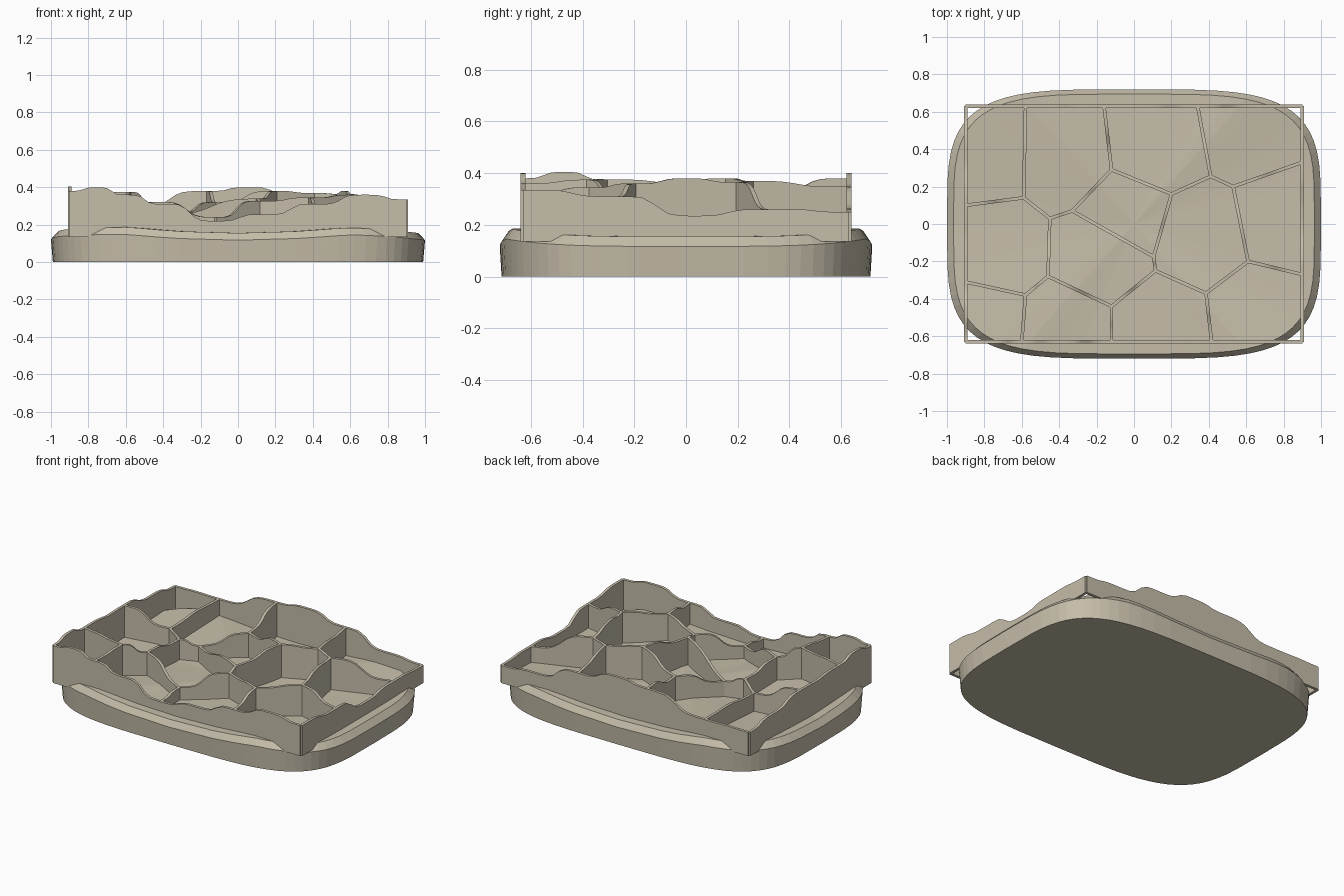
import bpy, bmesh, math
from mathutils import Vector

if "Cube" in bpy.data.objects:
    bpy.data.objects.remove(bpy.data.objects["Cube"])

stone = bpy.data.materials.new("stone")
stone.diffuse_color = (0.56, 0.51, 0.40, 1)
stone.use_nodes = True
stone.node_tree.nodes["Principled BSDF"].inputs["Base Color"].default_value = stone.diffuse_color


def finish(bm, name):
    bmesh.ops.recalc_face_normals(bm, faces=bm.faces)
    me = bpy.data.meshes.new(name)
    bm.to_mesh(me)
    bm.free()
    ob = bpy.data.objects.new(name, me)
    me.materials.append(stone)
    bpy.context.collection.objects.link(ob)
    return ob


# Rounded slab: stacked superellipse rings with an uneven rim
SEG = 64


def rim(t):
    c, s = math.cos(t), abs(math.sin(t))
    side = s * s if c > 0 else s ** 0.6
    return 0.155 + 0.033 * min(1, abs(c) / 0.36) * side


def ring(bm, scale, height):
    vs = []
    for i in range(SEG):
        t = 2 * math.pi * i / SEG
        c, s = math.cos(t), math.sin(t)
        x = math.copysign(abs(c) ** 0.5, c) * scale
        y = math.copysign(abs(s) ** 0.5, s) * 0.72 * scale
        vs.append(bm.verts.new((x, y, height(t))))
    return vs


bm = bmesh.new()
rings = [ring(bm, 0.99, lambda t: 0),
         ring(bm, 1.0, lambda t: rim(t) - 0.038),
         ring(bm, 0.965, rim)]
for a, b in zip(rings, rings[1:]):
    for i in range(SEG):
        j = (i + 1) % SEG
        bm.faces.new((a[i], a[j], b[j], b[i]))
bm.faces.new(rings[0])
hub = bm.verts.new((0, 0, 0.16))
for i in range(SEG):
    bm.faces.new((rings[2][i], rings[2][(i + 1) % SEG], hub))
finish(bm, "base_slab")

# Cell junctions: x, y and wall height
frame = [(-.9, -.63, .38), (-.6, -.63, .36), (-.12, -.63, .22), (.415, -.63, .31),
         (.9, -.63, .335), (.9, -.27, .31), (.9, .33, .26), (.9, .63, .25),
         (.34, .63, .35), (-.16, .63, .38), (-.58, .63, .29), (-.9, .63, .29),
         (-.9, .10, .365), (-.9, -.31, .375)]
inner = dict(A=(-.59, .14, .28), B=(-.45, .03, .29), C=(-.33, .07, .26),
             D=(-.12, .29, .32), E=(.20, .16, .38), F=(.41, .255, .37),
             G=(.53, .20, .365), H=(.61, -.20, .36), I=(.385, -.37, .345),
             J=(.115, -.25, .325), K=(.105, -.175, .34), M=(-.12, -.44, .24),
             N=(-.46, -.28, .32), O=(-.58, -.38, .375))
links = "AB BC CD DE EF FG GH HI IJ JK KE KC JM MN NB NO".split()
to_frame = dict(A=(12, 10), D=(9,), F=(8,), G=(6,), H=(5,), I=(3,), M=(2,), O=(1, 13))
extra = [(-.75, -.63, .40), (-.9, -.47, .405), (-.4, -.63, .31), (.15, -.63, .255),
         (.68, -.63, .36), (.05, .63, .40), (.65, .63, .265), (.9, .03, .235),
         (.57, 0, .38), (-.9, .4, .32)]
controls = frame + list(inner.values()) + extra


def top(x, y):
    """Smoothly blended wall height."""
    total = weight = 0
    for cx, cy, cz in controls:
        w = 1 / ((x - cx) ** 2 + (y - cy) ** 2 + 0.0015) ** 2
        total += w * cz
        weight += w
    return total / weight


def wall(bm, p, q, steps=12, half=0.009):
    """Thin upright strip with a flowing top edge."""
    p, q = Vector(p[:2]), Vector(q[:2])
    d = (q - p).normalized()
    n = Vector((-d.y, d.x)) * half
    prev = None
    for i in range(steps + 1):
        c = p.lerp(q, i / steps)
        h = top(c.x, c.y)
        sec = [bm.verts.new((*(c + n * s), z))
               for s, z in ((-1, .135), (1, .135), (1, h), (-1, h))]
        if prev:
            for k in range(4):
                m = (k + 1) % 4
                bm.faces.new((prev[k], prev[m], sec[m], sec[k]))
        else:
            bm.faces.new(sec)
        prev = sec
    bm.faces.new(prev)


# Outer frame walls
bm = bmesh.new()
for i, p in enumerate(frame):
    wall(bm, p, frame[(i + 1) % len(frame)])
objs = [finish(bm, "outer_walls")]

# Inner cell walls
bm = bmesh.new()
for a, b in links:
    wall(bm, inner[a], inner[b])
for a, ends in to_frame.items():
    for e in ends:
        wall(bm, inner[a], frame[e])
objs.append(finish(bm, "cell_walls"))

# Soft shading along the flowing tops
for ob in objs:
    bpy.ops.object.select_all(action='DESELECT')
    ob.select_set(True)
    bpy.context.view_layer.objects.active = ob
    bpy.ops.object.shade_smooth_by_angle(angle=math.radians(30))
